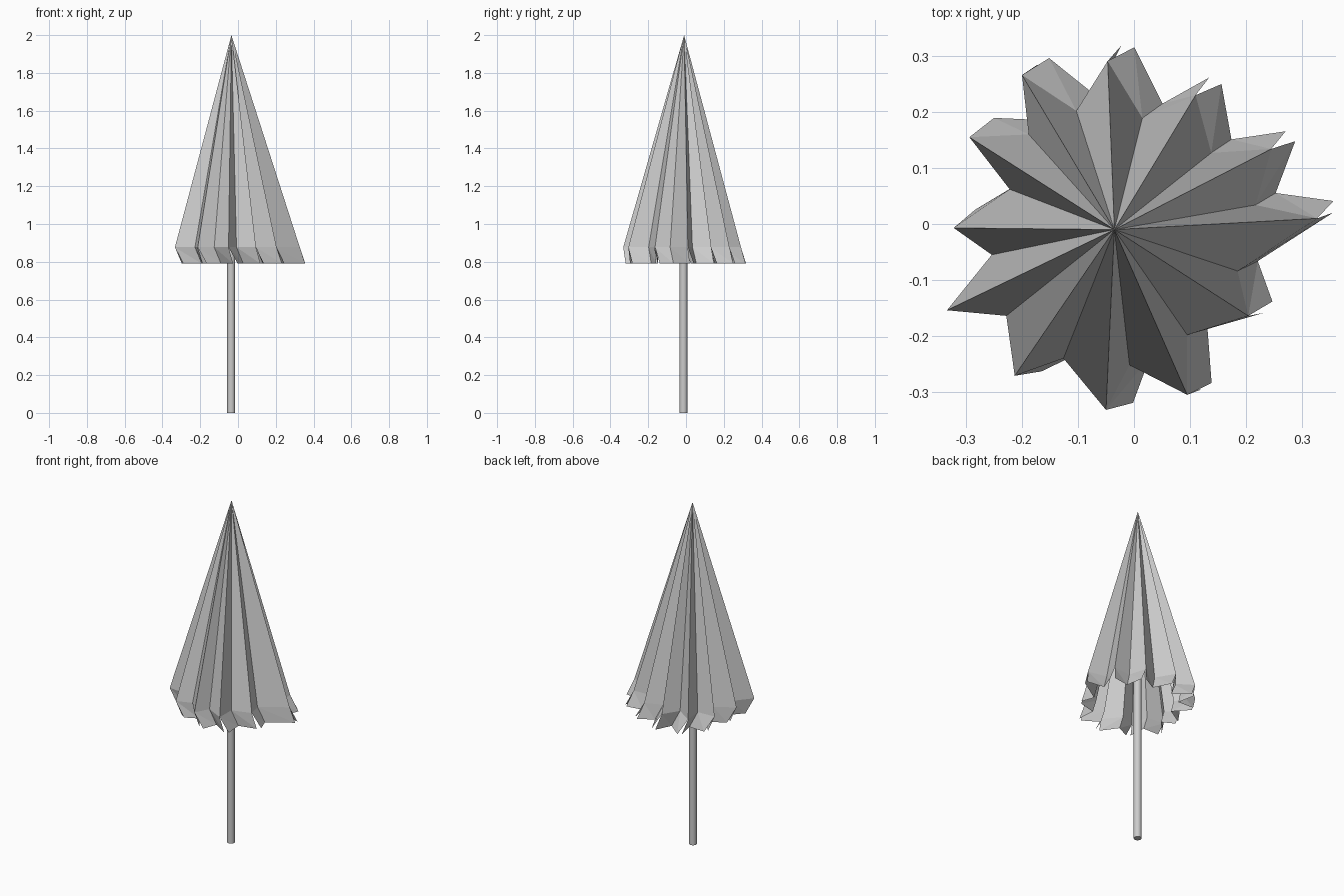
import bpy, bmesh, math
from mathutils import Vector

if "Cube" in bpy.data.objects:
    bpy.data.objects.remove(bpy.data.objects["Cube"])

CX, CY = -0.035, -0.01
TOP, RIM, HEM = 2.0, 0.877, 0.79

# Folded canopy rim seen from above: ridge, valley, ridge, valley ...
rim = [(.327, .010), (.217, .034), (.245, .134), (.138, .127),
       (.110, .230), (.015, .189), (-.047, .291), (-.103, .202),
       (-.200, .266), (-.188, .160), (-.294, .155), (-.222, .062),
       (-.322, -.007), (-.254, -.055), (-.334, -.154), (-.228, -.164),
       (-.213, -.271), (-.126, -.240), (-.050, -.332), (-.008, -.252),
       (.095, -.305), (.095, -.198), (.204, -.164), (.185, -.084)]
n = len(rim)


def hem_point(p, toward=None):
    """Valance hem: hangs down, drifting to one side, its ends pulled apart."""
    q = Vector((p[0] + .036, p[1] + .020 + .030 * (p[1] - CY), HEM))
    if toward:
        d = Vector((toward[0] - p[0], toward[1] - p[1], 0))
        q += d.normalized() * .0125
    return q


def mesh_object(name, bm):
    me = bpy.data.meshes.new(name)
    bm.to_mesh(me)
    bm.free()
    ob = bpy.data.objects.new(name, me)
    bpy.context.collection.objects.link(ob)
    return ob


# Pleated canopy
bm = bmesh.new()
apex = bm.verts.new((CX, CY, TOP))
ring = [bm.verts.new((x, y, RIM)) for x, y in rim]
for i in range(n):
    bm.faces.new((apex, ring[i], ring[(i + 1) % n]))

# Separate valance flap on each panel
for i in range(0, n, 2):
    j, k = i + 1, (i + 2) % n
    a = bm.verts.new(hem_point(rim[i], rim[k]))
    b = bm.verts.new(hem_point(rim[j]))
    c = bm.verts.new(hem_point(rim[k], rim[i]))
    for f in ((ring[i], a, b), (ring[i], b, ring[j]),
              (ring[j], b, c), (ring[j], c, ring[k])):
        bm.faces.new(f)
mesh_object("canopy", bm)

# Pole
bpy.ops.mesh.primitive_cylinder_add(vertices=16, radius=.021, depth=1.88,
                                    location=(CX - .001, CY - .003, .94))
pole = bpy.context.object
pole.name = "pole"
bpy.ops.object.shade_smooth_by_angle(angle=math.radians(40))
